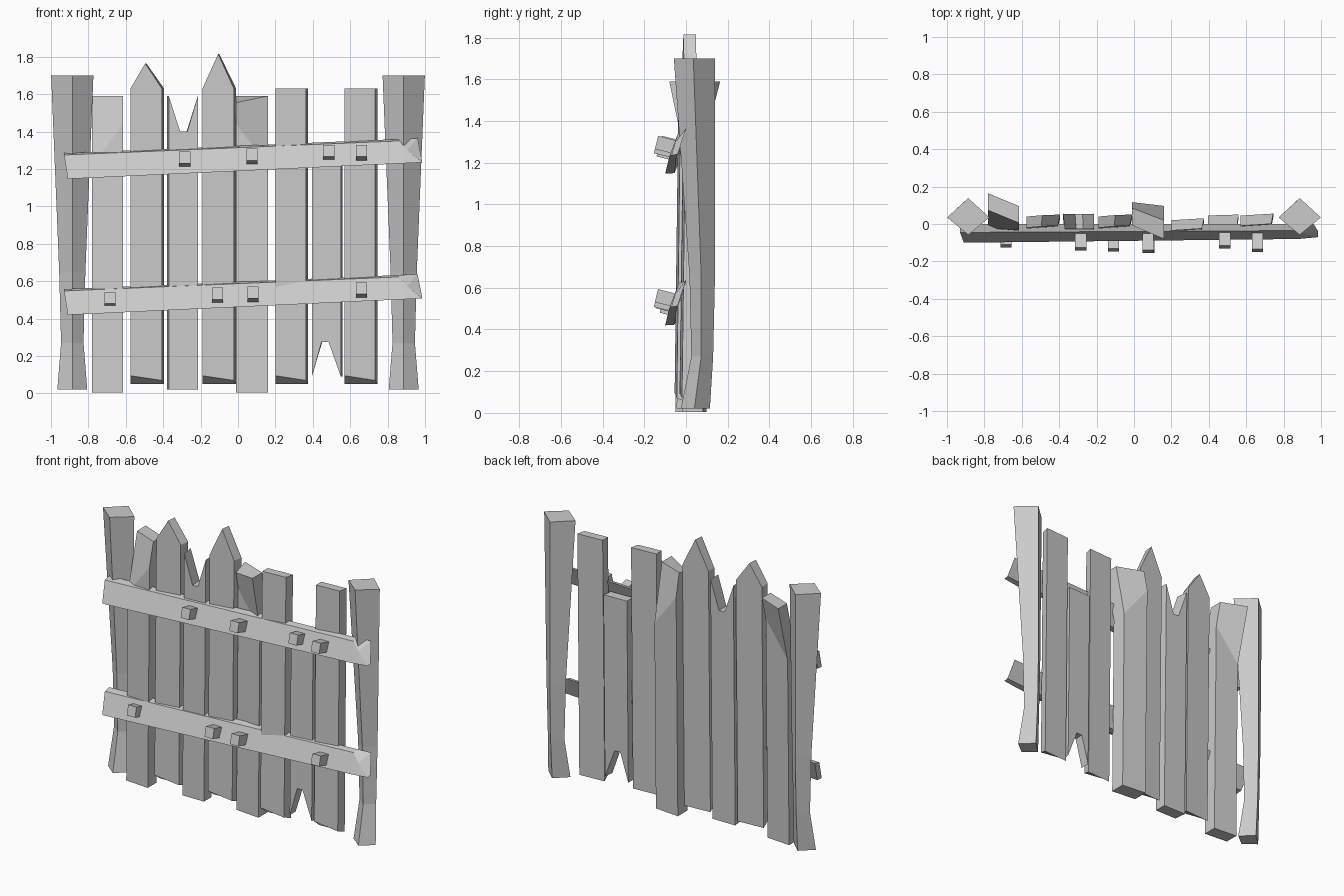
import bpy, bmesh
from math import radians
from mathutils import Vector, Matrix

if "Cube" in bpy.data.objects:
    bpy.data.objects.remove(bpy.data.objects["Cube"])


def finish(name, bm):
    bmesh.ops.recalc_face_normals(bm, faces=bm.faces)
    me = bpy.data.meshes.new(name)
    bm.to_mesh(me)
    bm.free()
    ob = bpy.data.objects.new(name, me)
    bpy.context.collection.objects.link(ob)
    return ob


def loft(name, rings):
    """Skin a list of equal-length point rings and cap both ends."""
    bm = bmesh.new()
    vs = [[bm.verts.new(p) for p in r] for r in rings]
    n = len(rings[0])
    for a, b in zip(vs, vs[1:]):
        for i in range(n):
            j = (i + 1) % n
            bm.faces.new((a[i], a[j], b[j], b[i]))
    bm.faces.new(vs[0])
    bm.faces.new(vs[-1])
    return finish(name, bm)


def plank(name, prof, yf, yb, inset=(0, 0), yaw=0.06, chamfer=(0, 0), lean=0.02,
          bend=None, drop=0):
    """Extrude an xz outline; the front outline is inset and may be raised at the foot.
    bend = (z at left, z at right, slope) creases the top of the board."""
    xs = [p[0] for p in prof]
    x0, x1 = min(xs), max(xs)
    top = max(p[1] for p in prof)

    def ring(y, front):
        out = []
        for x, z in prof:
            t = (x - x0) / (x1 - x0)
            yy = y + yaw * (x - (x0 + x1) / 2) - lean * (1 - z / 1.6)
            if front:
                if z < 0.06:
                    z += chamfer[0] * (1 - t) + chamfer[1] * t
                if z == top:
                    z -= drop * (1 - t)
                x += inset[0] * (1 - t) - inset[1] * t
            out.append((x, yy, z))
        return out

    ob = loft(name, [ring(yf, True), ring(yb, False)])
    if bend:
        zl, zr, k = bend
        s = (zr - zl) / (x1 - x0)
        bm = bmesh.new()
        bm.from_mesh(ob.data)
        bmesh.ops.bisect_plane(bm, geom=bm.verts[:] + bm.edges[:] + bm.faces[:],
                               plane_co=(x0, 0, zl), plane_no=(-s, 0, 1))
        for v in bm.verts:
            v.co.y += k * max(0, v.co.z - zl - s * (v.co.x - x0))
        bm.to_mesh(ob.data)
        bm.free()
    return ob


def box(x0, x1, z0, z1):
    return [(x0, z0), (x1, z0), (x1, z1), (x0, z1)]


# Diamond-section posts with a narrow waist: z, y centre, half diagonal
for side, label in ((-1, "left"), (1, "right")):
    rings = []
    for z, yc, r in ((0.02, 0.045, 0.08), (0.27, 0.078, 0.06),
                     (0.65, 0.078, 0.07), (1.70, 0.04, 0.113)):
        cx = side * 0.886
        rings.append([(cx - r, yc - 0.005, z), (cx, yc - r * 0.87, z),
                      (cx + r, yc - 0.005, z), (cx, yc + r * 0.87, z)])
    loft(label + "_post", rings)

# Thick boards with creased tops, one bent back and one bent forward
plank("bent_board_left", box(-0.78, -0.615, 0.005, 1.59), -0.025, 0.065,
      yaw=-0.08, bend=(1.22, 1.44, 0.25))
plank("bent_board_middle", box(-0.01, 0.16, 0.005, 1.59), 0.01, 0.11,
      yaw=-0.1, bend=(1.44, 1.22, -0.22), drop=0.035)

# Pointed boards
for i, (x0, x1, tip, tz) in enumerate(((-0.575, -0.395, -0.49, 1.765),
                                       (-0.19, -0.01, -0.10, 1.815))):
    plank(f"pointed_board_{i + 1}",
          [(x0, 0.05), (x1, 0.05), (x1, 1.63), (tip, tz), (x0, 1.63)],
          -0.015, 0.045, inset=(0, 0.012), chamfer=(0.045, 0.02))

# Flat-topped boards
for i, (x0, x1, dy) in enumerate(((0.20, 0.375, -0.02), (0.57, 0.745, 0.005))):
    plank(f"flat_board_{i + 1}", box(x0, x1, 0.05, 1.63), -0.01 + dy, 0.045 + dy,
          inset=(0, 0.012), chamfer=(0.045, 0.02))

# Split boards with V notches, one at the top and one at the foot
plank("split_board_top", [(-0.38, 0.02), (-0.215, 0.02), (-0.215, 1.59),
                          (-0.275, 1.40), (-0.315, 1.40), (-0.38, 1.59)],
      -0.025, 0.055, inset=(0.01, 0), yaw=0)
plank("split_board_foot", [(0.395, 0.09), (0.45, 0.275), (0.49, 0.275), (0.56, 0.09),
                           (0.56, 1.28), (0.395, 1.28)],
      -0.01, 0.052, inset=(0, 0.01), yaw=0.03)

# Leaning rails with a chamfered right end
for dz, label in ((0, "upper"), (-0.727, "lower")):
    rings = [
        [(-0.93, -0.045, 1.275), (-0.91, -0.10, 1.147), (-0.91, -0.055, 1.15), (-0.93, 0, 1.285)],
        [(0.86, -0.035, 1.35), (0.88, -0.08, 1.23), (0.88, -0.045, 1.235), (0.86, 0, 1.36)],
        [(0.905, -0.05, 1.30), (0.985, -0.07, 1.235), (0.985, -0.04, 1.24), (0.96, 0, 1.365)],
    ]
    loft(label + "_rail", [[(x, y, z + dz) for x, y, z in r] for r in rings])

# Square pegs, tilted to follow the rails: x, z, front y
pegs = [(-0.285, 1.25, -0.135), (0.075, 1.265, -0.148), (0.485, 1.285, -0.125),
        (0.66, 1.285, -0.143), (-0.685, 0.50, -0.12), (-0.11, 0.522, -0.14),
        (0.08, 0.528, -0.148), (0.66, 0.55, -0.143)]
for i, (x, z, y) in enumerate(pegs):
    bm = bmesh.new()
    m = (Matrix.Translation((x, y + 0.05, z)) @ Matrix.Rotation(radians(-14), 4, 'X')
         @ Matrix.Diagonal((0.06, 0.10, 0.065, 1)))
    bmesh.ops.create_cube(bm, size=1, matrix=m)
    finish(f"peg_{i + 1}", bm)
